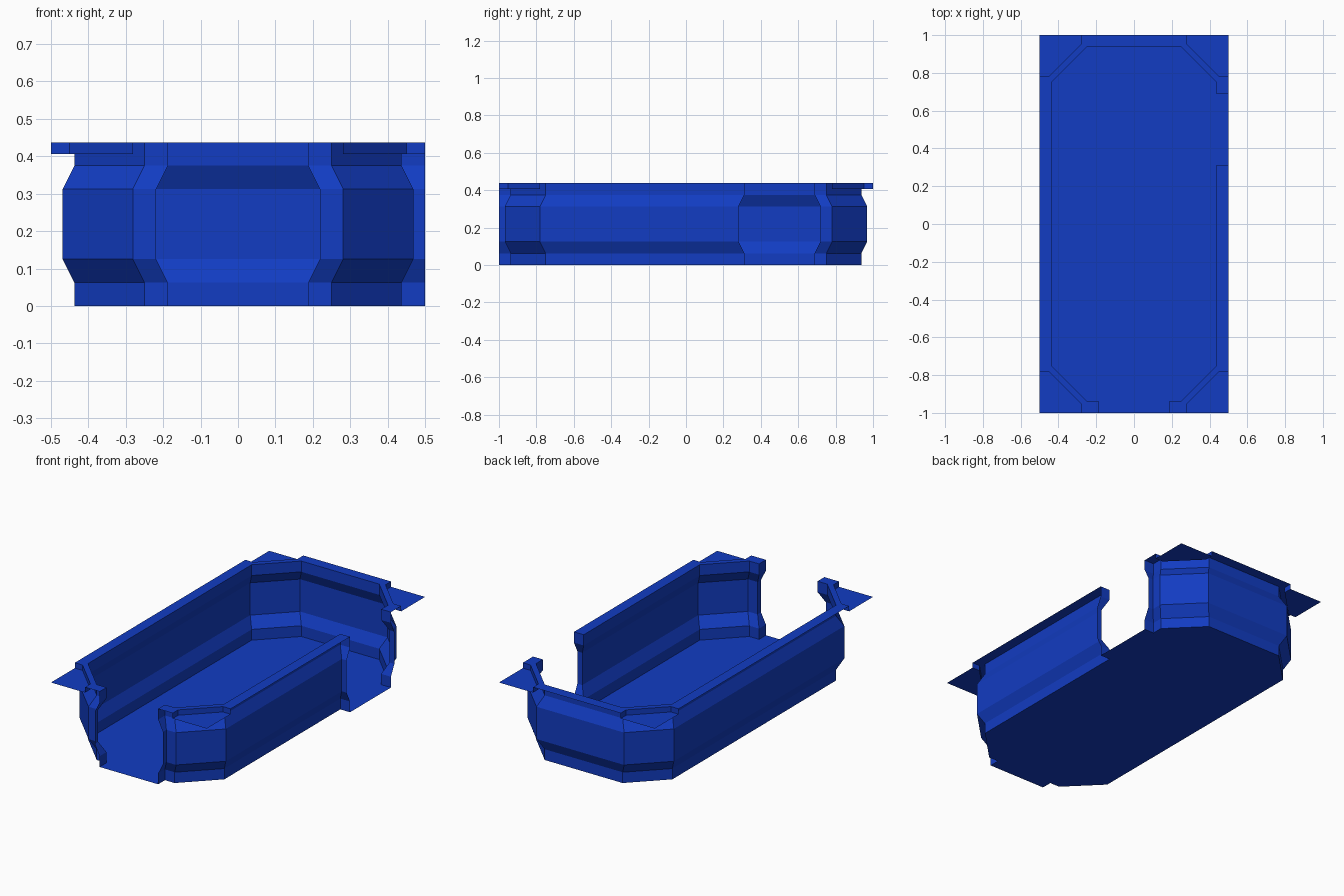
import bpy

cube = bpy.data.objects.get("Cube")
if cube:
    bpy.data.objects.remove(cube, do_unlink=True)

blue = bpy.data.materials.new("royal_blue")
colour = (0.006, 0.045, 0.54, 1)
blue.diffuse_color = colour
blue.use_nodes = True
bsdf = blue.node_tree.nodes["Principled BSDF"]
bsdf.inputs["Base Color"].default_value = colour
bsdf.inputs["Roughness"].default_value = 0.8

U = 1 / 16                      # modelling grid step
HALF_X, HALF_Y = 0.5, 1.0       # outer limits
IN_X, IN_Y = HALF_X - U, HALF_Y - U
CUT = 3 * U                     # corner cut size
DOOR = 3 * U                    # half width of both openings
SIDE_Y = 0.5                    # centre of the side opening
TOP, LEDGE = 7 * U, 6.5 * U


def add_object(name, polygons):
    verts, faces = [], []
    for poly in polygons:
        faces.append(range(len(verts), len(verts) + len(poly)))
        verts.extend(poly)
    mesh = bpy.data.meshes.new(name)
    mesh.from_pydata(verts, [], [list(f) for f in faces])
    mesh.materials.append(blue)
    mesh.update()
    bpy.context.collection.objects.link(bpy.data.objects.new(name, mesh))


def corner(points, sx, sy):
    """Mirror corner points, keeping the trip round the room counterclockwise."""
    pts = [(sx * x, sy * y) for x, y in points]
    return pts[::-1] if sx * sy > 0 else pts


def wall_paths(o):
    """The two wall runs between the openings, pushed outward by o."""
    x, y = IN_X + o, IN_Y + o
    cut = [(x - CUT, y), (x, y - CUT)]
    low, high = SIDE_Y - DOOR - o, SIDE_Y + DOOR + o
    short = [(DOOR + o, -HALF_Y), (DOOR + o, -y)] + corner(cut, 1, -1) \
        + [(x, low), (HALF_X, low)]
    long = [(HALF_X, high), (x, high)] + corner(cut, 1, 1) + corner(cut, -1, 1) \
        + corner(cut, -1, -1) + [(-DOOR - o, -y), (-DOOR - o, -HALF_Y)]
    return short, long


def at(points, z):
    return [(x, y, z) for x, y in points]


# Floor, reaching out through both openings
base = wall_paths(0)
add_object("floor", [at(base[0] + base[1], 0)])

# Walls with an outward bulge, folded out as jambs at the openings
profile = [(0, 0), (0, U), (U / 2, 2 * U), (U / 2, 5 * U), (0, 6 * U), (0, TOP)]
walls = []
for (o1, z1), (o2, z2) in zip(profile, profile[1:]):
    for p, q in zip(wall_paths(o1), wall_paths(o2)):
        p, q = at(p, z1), at(q, z2)
        for i in range(len(p) - 1):
            walls.append([p[i + 1], p[i], q[i], q[i + 1]])
add_object("walls", walls)

# Flat rim on top of the walls, stepped back at the corners
edge_x, edge_y = IN_X - CUT + U / 2, IN_Y - CUT + U / 2
diagonal = IN_X + IN_Y - CUT + U / 2 * 2 ** 0.5
step = [(edge_x, HALF_Y), (edge_x, diagonal - edge_x),
        (diagonal - edge_y, edge_y), (HALF_X, edge_y)]
outer_short = corner(step, 1, -1)
outer_long = corner(step, 1, 1) + corner(step, -1, 1) + corner(step, -1, -1)
rims = []
for inner, outer in zip(base, (outer_short, outer_long)):
    rims.append(at(inner[1:-1][::-1] + [inner[0]] + outer + [inner[-1]], TOP))
add_object("rim", rims)

# Sunken ledges in the four corners with their risers
ledges = []
for sx in (-1, 1):
    for sy in (-1, 1):
        s = corner(step, sx, sy)
        ledges.append(at([(sx * HALF_X, sy * HALF_Y)] + s[::-1], LEDGE))
        for a, b in zip(s, s[1:]):
            ledges.append(at([a, b], LEDGE) + at([b, a], TOP))
add_object("corner_ledges", ledges)
